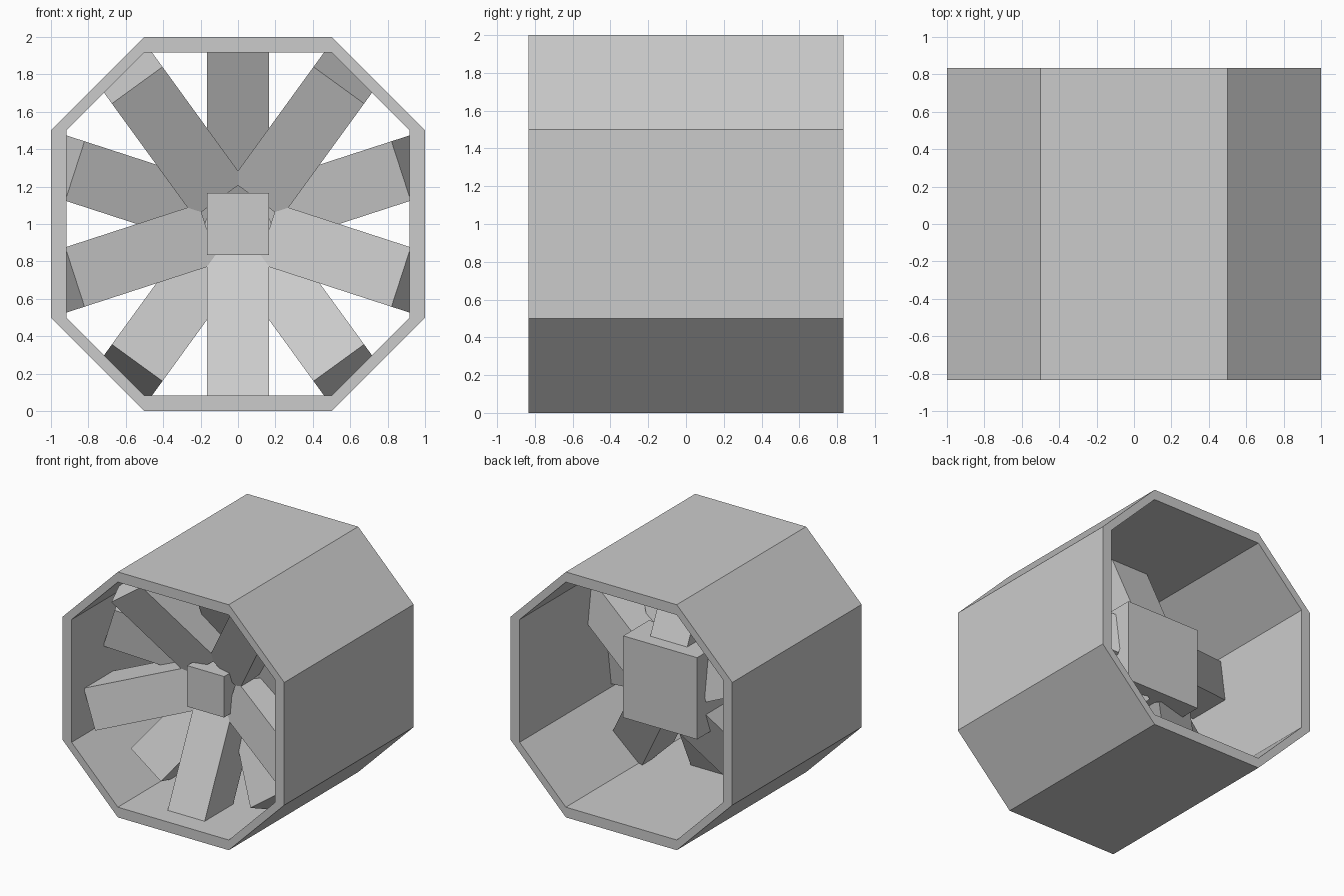
import bpy, bmesh, math
from mathutils import Vector

if "Cube" in bpy.data.objects:
    bpy.data.objects.remove(bpy.data.objects["Cube"])

CENTRE = Vector((0, 0, 1))
HALF_DEPTH = 0.833


def finish(name, bm):
    bmesh.ops.recalc_face_normals(bm, faces=bm.faces)
    me = bpy.data.meshes.new(name)
    bm.to_mesh(me)
    bm.free()
    ob = bpy.data.objects.new(name, me)
    bpy.context.collection.objects.link(ob)
    return ob


def box(name, half, y0, y1):
    bm = bmesh.new()
    bmesh.ops.create_cube(bm, size=1)
    for v in bm.verts:
        v.co = Vector((v.co.x * 2 * half, y0 + (v.co.y + 0.5) * (y1 - y0), 1 + v.co.z * 2 * half))
    return finish(name, bm)


def octagon(r):
    # flat sides at radius r, each 1 unit long on the axes
    quarter = [(0.5, r), (r, 0.5), (r, -0.5), (0.5, -r)]
    return quarter + [(-x, z) for x, z in reversed(quarter)]


# Octagonal duct, open at both ends
bm = bmesh.new()
loops = []
for r, y in ((1, -HALF_DEPTH), (1, HALF_DEPTH), (0.917, HALF_DEPTH), (0.917, -HALF_DEPTH)):
    loops.append([bm.verts.new((x, y, 1 + z)) for x, z in octagon(r)])
for k in range(4):
    a, b = loops[k], loops[(k + 1) % 4]
    for i in range(8):
        j = (i + 1) % 8
        bm.faces.new((a[i], a[j], b[j], b[i]))
finish("duct", bm)

# Hub: small nose block and large rear block
box("hub_nose", 0.167, -0.417, 0.0)
box("hub_rear", 0.333, 0.0, 0.333)

# Blades: slabs leaning forward towards the rim
TILT, THICK, HALF_W = math.radians(25), 0.333, 0.167


def blade(name, angle, y_tip):
    radial = Vector((math.cos(angle), 0, math.sin(angle)))
    side = Vector((-math.sin(angle), 0, math.cos(angle))) * HALF_W
    axis = Vector((0, 1, 0))
    root = CENTRE + radial * 0.167 + axis * (y_tip + 0.75 * math.tan(TILT))
    tip = CENTRE + radial * 0.917 + axis * y_tip
    back = (radial * math.sin(TILT) + axis * math.cos(TILT)) * THICK
    bm = bmesh.new()
    lo, hi = [[bm.verts.new(p + s) for p in (root, tip, tip + back, root + back)]
              for s in (-side, side)]
    bm.faces.new(lo)
    bm.faces.new(hi)
    for i in range(4):
        j = (i + 1) % 4
        bm.faces.new((lo[i], lo[j], hi[j], hi[i]))
    bmesh.ops.recalc_face_normals(bm, faces=bm.faces)
    # trim the tip inside the duct wall
    for i in range(8):
        a = i * math.pi / 4
        n = Vector((math.cos(a), 0, math.sin(a)))
        cut = bmesh.ops.bisect_plane(bm, geom=bm.verts[:] + bm.edges[:] + bm.faces[:],
                                     plane_co=CENTRE + n * (1.03 if i % 2 else 0.96),
                                     plane_no=n, clear_outer=True)
        edges = [e for e in cut["geom_cut"] if isinstance(e, bmesh.types.BMEdge) and e.is_boundary]
        if edges:
            bmesh.ops.holes_fill(bm, edges=edges)
    finish(name, bm)


# Two staggered rings of five
for i in range(5):
    turn = math.radians(72 * i)
    blade(f"front_blade_{i + 1}", turn - math.pi / 2, -0.667)
    blade(f"rear_blade_{i + 1}", turn + math.pi / 2, -0.417)
